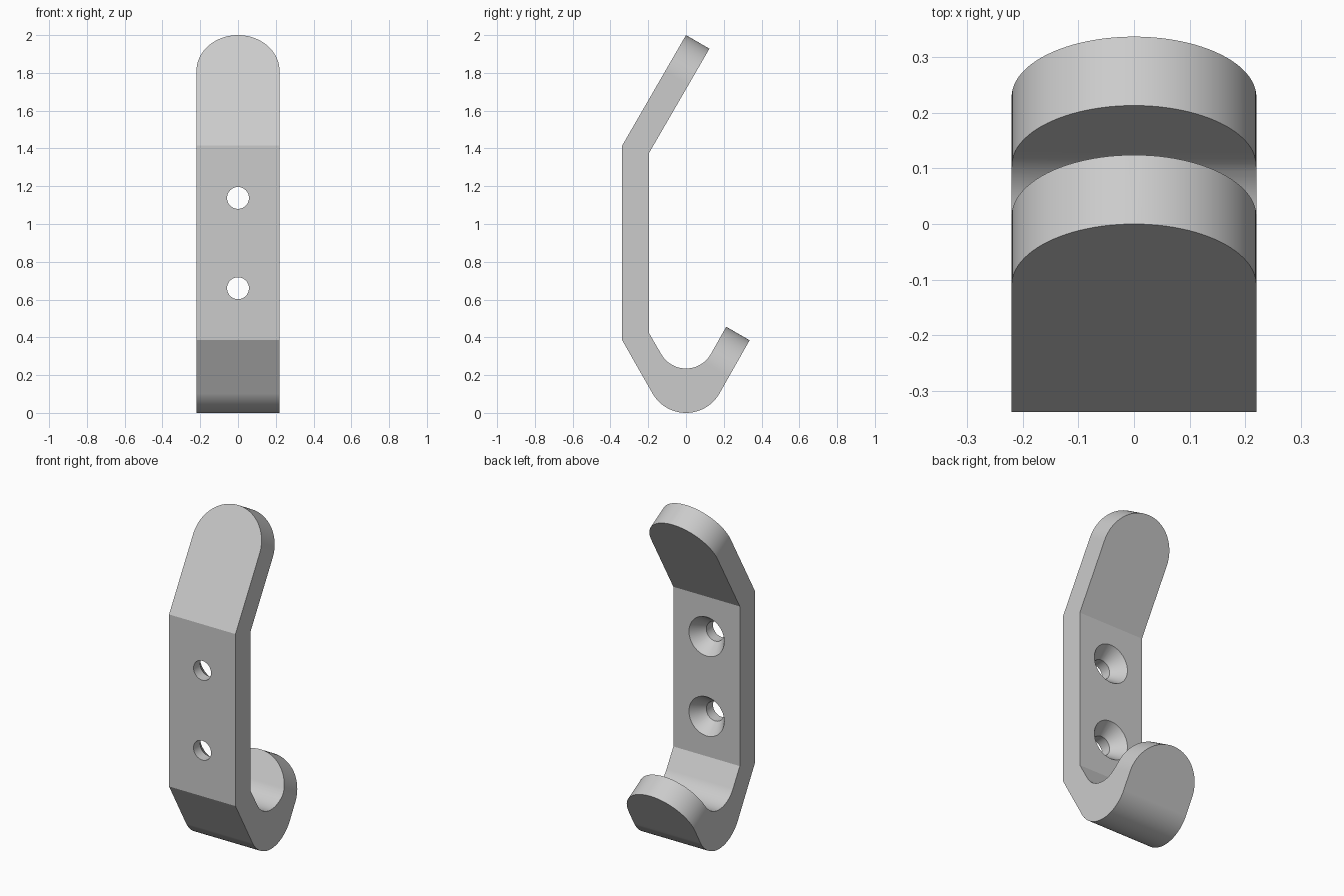
import bpy, bmesh
from math import sin, cos, pi, radians
from mathutils import Matrix, Vector

old = bpy.data.objects.get("Cube")
if old:
    bpy.data.objects.remove(old, do_unlink=True)

HALF_W = 0.22       # half of the strap width, also the radius of the tips
THICK = 0.143
FRONT, BACK = -0.338, -0.195

steel = bpy.data.materials.new("grey metal")
steel.use_nodes = True
steel.diffuse_color = (0.6, 0.6, 0.6, 1)
steel.node_tree.nodes["Principled BSDF"].inputs["Base Color"].default_value = (0.6, 0.6, 0.6, 1)


def prism(name, points, offset):
    """Extrude a closed polygon by the given offset."""
    bm = bmesh.new()
    face = bm.faces.new([bm.verts.new(p) for p in points])
    new = bmesh.ops.extrude_face_region(bm, geom=[face])["geom"]
    verts = [v for v in new if isinstance(v, bmesh.types.BMVert)]
    bmesh.ops.translate(bm, verts=verts, vec=offset)
    return finish(name, bm)


def finish(name, bm):
    bmesh.ops.recalc_face_normals(bm, faces=bm.faces)
    mesh = bpy.data.meshes.new(name)
    bm.to_mesh(mesh)
    bm.free()
    mesh.materials.append(steel)
    obj = bpy.data.objects.new(name, mesh)
    bpy.context.collection.objects.link(obj)
    return obj


def arc(cz, r, start, end, steps=24):
    """Arc in the side profile, centred on y = 0."""
    angles = [radians(start + (end - start) * i / steps) for i in range(steps + 1)]
    return [(r * cos(a), cz + r * sin(a)) for a in angles]


def cut(obj, cutter):
    mod = obj.modifiers.new("cut", "BOOLEAN")
    mod.operation = "DIFFERENCE"
    mod.solver = "EXACT"
    mod.object = cutter
    bpy.context.view_layer.objects.active = obj
    bpy.ops.object.modifier_apply(modifier=mod.name)
    bpy.data.objects.remove(cutter, do_unlink=True)


# Bent strap: side profile extruded across the width
profile = [(0, 2), (FRONT, 1.415), (FRONT, 0.385)]
profile += arc(0.204, 0.204, 210, 330)
profile += [(0.337, 0.385), (0.213, 0.456)]
profile += arc(0.386, 0.151, 330, 210)
profile += [(BACK, 0.421), (BACK, 1.377), (0.124, 1.928)]
hook = prism("coat_hook", [(-HALF_W, y, z) for y, z in profile], (2 * HALF_W, 0, 0))

# Rounded tips: trim the corners square to each sloping arm
along = Vector((0, 0.5, cos(radians(30))))
for name, tip, normal in (("upper", (0, 0, 2), Vector((0, along.z, -0.5))),
                          ("lower", (0, 0.213, 0.456), Vector((0, along.z, -0.5)))):
    base = Vector(tip) - along * HALF_W
    flat = [(HALF_W * cos(pi * i / 48), HALF_W * sin(pi * i / 48)) for i in range(49)]
    flat += [(-0.3, 0), (-0.3, 0.3), (0.3, 0.3), (0.3, 0)]
    pts = [base + Vector((x, 0, 0)) + along * u - normal * 0.04 for x, u in flat]
    cut(hook, prism(name + "_tip_cutter", pts, normal * (THICK + 0.08)))

# Countersunk screw holes, wide on the back of the plate
DEPTH, R_HOLE, R_SINK = 0.08, 0.058, 0.117
slope = (R_SINK - R_HOLE) / DEPTH
rings = [(FRONT - 0.03, R_HOLE), (BACK - DEPTH, R_HOLE), (BACK + 0.02, R_SINK + 0.02 * slope)]
for z in (0.66, 1.138):
    bm = bmesh.new()
    edge = [bm.verts.new((0, rings[0][0], z))]
    edge += [bm.verts.new((r, y, z)) for y, r in rings]
    edge.append(bm.verts.new((0, rings[-1][0], z)))
    lines = [bm.edges.new(pair) for pair in zip(edge, edge[1:])]
    bmesh.ops.spin(bm, geom=edge + lines, cent=(0, 0, z), axis=(0, 1, 0),
                   angle=2 * pi, steps=48)
    bmesh.ops.remove_doubles(bm, verts=bm.verts, dist=1e-5)
    cut(hook, finish("screw_hole_cutter", bm))

# Smooth curves with crisp bends
bpy.ops.object.select_all(action="DESELECT")
hook.select_set(True)
bpy.context.view_layer.objects.active = hook
bpy.ops.object.shade_smooth_by_angle(angle=radians(20))
weighted = hook.modifiers.new("flat face normals", "WEIGHTED_NORMAL")
weighted.keep_sharp = True
